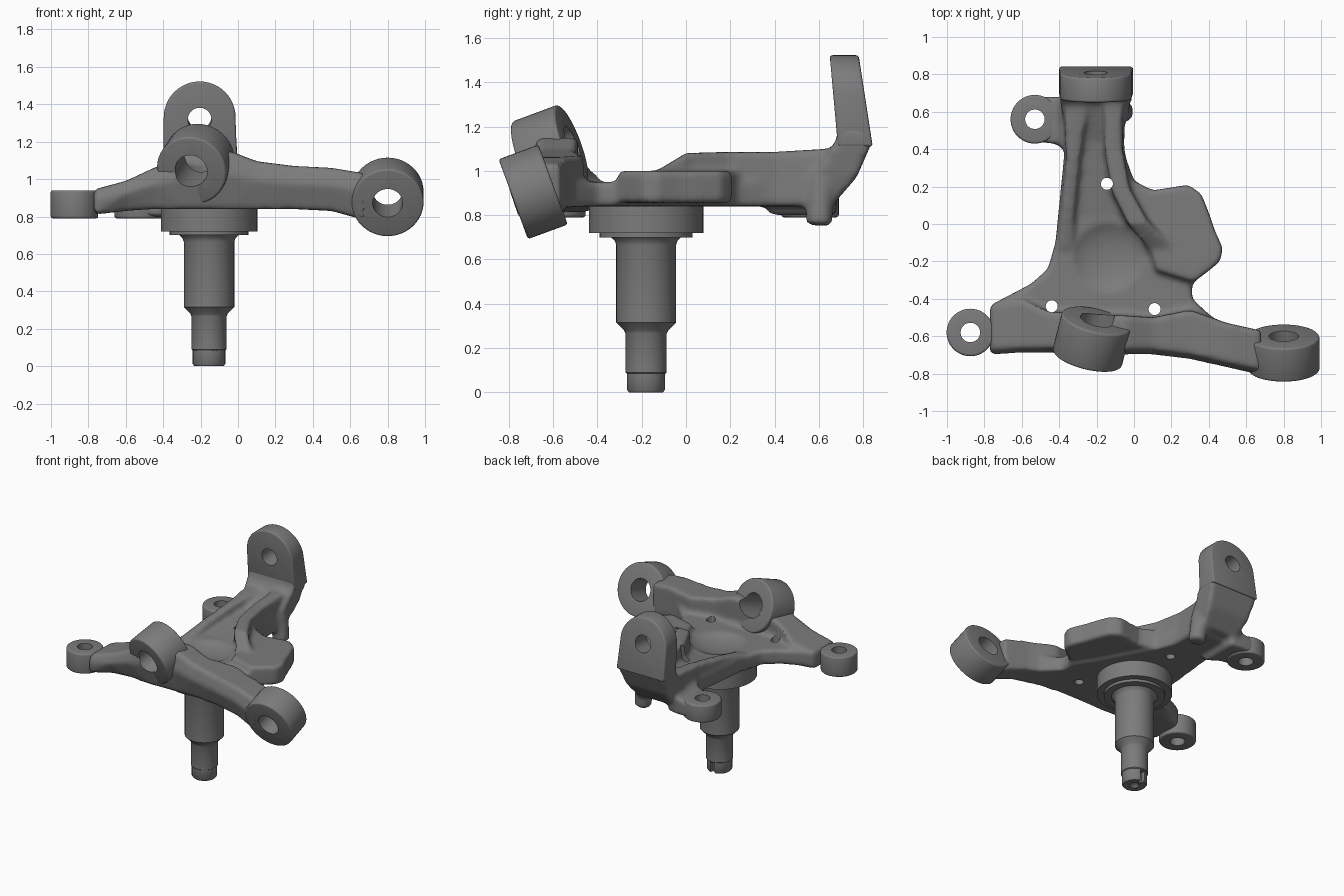
import bpy, bmesh
from math import pi, cos, sin, radians
from mathutils import Matrix, Vector

cube = bpy.data.objects.get("Cube")
if cube:
    bpy.data.objects.remove(cube)

steel = bpy.data.materials.new("forged_steel")
steel.use_nodes = True
steel.diffuse_color = (0.2, 0.2, 0.2, 1)
for node in steel.node_tree.nodes:
    if node.type == 'BSDF_PRINCIPLED':
        node.inputs["Base Color"].default_value = (0.2, 0.2, 0.2, 1)


def make(name, bm):
    bmesh.ops.delete(bm, geom=[v for v in bm.verts if not v.link_faces], context='VERTS')
    bmesh.ops.recalc_face_normals(bm, faces=bm.faces[:])
    mesh = bpy.data.meshes.new(name)
    bm.to_mesh(mesh)
    bm.free()
    obj = bpy.data.objects.new(name, mesh)
    bpy.context.collection.objects.link(obj)
    return obj


def hull(bm, points):
    bmesh.ops.convex_hull(bm, input=[bm.verts.new(p) for p in points])


def chain(bm, sections):
    """Join each pair of neighbouring cross-sections with a convex block."""
    for a, b in zip(sections, sections[1:]):
        hull(bm, a + b)


def prism(bm, outline, z0, z1):
    face = bm.faces.new([bm.verts.new((x, y, z0)) for x, y in outline])
    top = bmesh.ops.extrude_face_region(bm, geom=[face])["geom"]
    for v in top:
        if isinstance(v, bmesh.types.BMVert):
            v.co.z = z1
    if face.is_valid and not any(len(e.link_faces) > 1 for e in face.edges):
        bm.faces.new([v for v in face.verts])


def rod(bm, start, end, radius):
    start, end = Vector(start), Vector(end)
    axis = end - start
    turn = axis.to_track_quat('Z', 'Y').to_matrix().to_4x4()
    bmesh.ops.create_cone(bm, cap_ends=True, segments=48, radius1=radius, radius2=radius,
                          depth=axis.length, matrix=Matrix.Translation((start + end) / 2) @ turn)


def modifier(obj, kind, **settings):
    mod = obj.modifiers.new(kind.title(), kind)
    for key, value in settings.items():
        setattr(mod, key, value)


def cut(obj, cutter):
    modifier(obj, 'BOOLEAN', operation='DIFFERENCE', object=cutter, solver='EXACT')


def finish(obj):
    """Apply the modifiers, then colour and shade."""
    graph = bpy.context.evaluated_depsgraph_get()
    mesh = bpy.data.meshes.new_from_object(obj.evaluated_get(graph))
    obj.modifiers.clear()
    obj.data = mesh
    mesh.materials.clear()
    mesh.materials.append(steel)
    for other in bpy.context.selected_objects:
        other.select_set(False)
    obj.select_set(True)
    bpy.context.view_layer.objects.active = obj
    bpy.ops.object.shade_smooth_by_angle(angle=radians(38))


# Bosses: start, end, outer radius, hole radius
bosses = {
    "right_arm_eye": ((.8, -.78, .872), (.8, -.6, .938), .192, .08),
    "front_boss": ((-.25, -.717, 1.045), (-.2, -.515, 1.12), .19, .088),
    "left_arm_eye": ((-.875, -.58, .79), (-.875, -.58, .94), .127, .052),
    "back_eye": ((-.53, .56, .79), (-.53, .56, .92), .13, .052),
}

# Hole cutter
bm = bmesh.new()
for start, end, _, radius in bosses.values():
    reach = (Vector(end) - Vector(start)).normalized() * .1
    rod(bm, Vector(start) - reach, Vector(end) + reach, radius)
rod(bm, (-.205, .58, 1.308), (-.205, .95, 1.352), .063)
for x, y in ((-.145, .215), (-.44, -.44), (.11, -.455)):
    rod(bm, (x, y, .7), (x, y, 1.3), .032)
holes = make("hole_cutter", bm)

# Bowl cutter above the spindle
bm = bmesh.new()
bmesh.ops.create_uvsphere(bm, u_segments=32, v_segments=16, radius=1,
                          matrix=Matrix.Translation((-.14, -.18, .99)) @ Matrix.Diagonal((.21, .21, .085, 1)))
bowl = make("bowl_cutter", bm)

# Casting: web plate and side lobe
bm = bmesh.new()
prism(bm, [(-.36, .6), (-.37, .4), (-.4, .1), (-.42, -.1), (-.46, -.24), (-.55, -.32),
           (-.76, -.43), (-.76, -.66), (-.4, -.62), (.3, -.62), (.42, -.5), (.31, -.4),
           (.31, -.32), (.2, -.15), (0, .23), (-.06, .4), (-.06, .6)], .84, .95)
prism(bm, [(-.02, .24), (.1, .18), (.2, .195), (.29, .21), (.36, .16), (.4, .06), (.43, -.03),
           (.475, -.13), (.46, -.2), (.4, -.25), (.32, -.31), (.12, -.25)], .855, 1.0)


def slab(x, y0, y1, z0, z1, lean=0.05):
    return [(x, y0 + lean, z0), (x, y1, z0), (x, y0, z0 + .6 * (z1 - z0)),
            (x, y0 + .03, z1), (x, y1, z1)]


# Casting: cross beam carrying the front boss and both arms
chain(bm, [slab(-.77, -.7, -.44, .81, .945, .01), slab(-.6, -.69, -.4, .83, .99),
           slab(-.45, -.69, -.47, .84, 1.06), slab(-.26, -.71, -.48, .84, 1.13),
           slab(-.04, -.7, -.49, .84, 1.15), slab(.1, -.7, -.5, .84, 1.095),
           slab(.3, -.725, -.46, .84, 1.07), slab(.5, -.77, -.53, .83, 1.06),
           slab(.68, -.81, -.57, .78, 1.03)])


def post(x, y, half, top):
    return [(x + s * w, y + d, z) for s in (-1, 1) for d in (-.01, .01)
            for w, z in ((half * 1.3, .86), (half, top))]


# Casting: ribs and sloping floor of the back column
chain(bm, [post(-.11, .66, .05, 1.1), post(-.11, .4, .045, 1.085), post(-.07, .18, .045, 1.085),
           post(.02, .01, .05, 1.08), post(.15, -.14, .06, .99)])
chain(bm, [post(-.31, .66, .06, 1.08), post(-.325, .35, .035, 1.05), post(-.35, .1, .035, 1.01),
           post(-.37, -.12, .035, .96)])
chain(bm, [post(-.21, .64, .12, 1.07), post(-.21, .45, .12, 1.0), post(-.2, .05, .15, .95)])


def layer(z, x0, x1, y0, y1):
    return [(x, y, z) for x in (x0, x1) for y in (y0, y1)]


# Casting: foot of the upright, back eye arm and stop nub
chain(bm, [layer(.855, -.35, -.06, .52, .67), layer(.97, -.385, -.03, .57, .77),
           layer(1.13, -.4, -.005, .675, .84), layer(1.2, -.4, -.005, .69, .82)])
chain(bm, [[(x, y, z) for y in (y0, y1) for z in (.8, z1)]
           for x, y0, y1, z1 in ((-.53, .44, .68, .91), (-.42, .43, .68, .92), (-.31, .36, .67, 1.0))])
rod(bm, (-.06, .6, .755), (-.08, .61, .95), .06)

casting = make("knuckle_casting", bm)
modifier(casting, 'REMESH', mode='VOXEL', voxel_size=.015)
cut(casting, bowl)
modifier(casting, 'REMESH', mode='VOXEL', voxel_size=.014)
modifier(casting, 'SMOOTH', factor=.5, iterations=6)
cut(casting, holes)
finish(casting)

# Machined bosses
for name, (start, end, radius, _) in bosses.items():
    bm = bmesh.new()
    rod(bm, start, end, radius)
    boss = make(name, bm)
    modifier(boss, 'BEVEL', width=.012, segments=3, limit_method='ANGLE')
    cut(boss, holes)
    finish(boss)

# Rounded ear on top of the upright
bm = bmesh.new()
edge = [(-.205 + .192 * cos(i * pi / 24), 1.33 + .192 * sin(i * pi / 24)) for i in range(25)]
edge += [(-.4, 1.11), (-.005, 1.11)]
hull(bm, [(x, .65 + (1.51 - z) * .09, z) for x, z in edge]
     + [(x, .78 + (1.52 - z) * .154, z) for x, z in edge])
bmesh.ops.dissolve_limit(bm, angle_limit=.03, verts=bm.verts[:], edges=bm.edges[:])
ear = make("upright_ear", bm)
modifier(ear, 'BEVEL', width=.012, segments=3, limit_method='ANGLE')
cut(ear, holes)
finish(ear)

# Stepped spindle with a centre drilling
bm = bmesh.new()
profile = [(0, .04), (.035, 0), (.078, 0), (.087, .012), (.087, .085), (.093, .09), (.093, .265),
           (.1, .28), (.135, .315), (.135, .665), (.142, .685), (.158, .7), (.21, .7), (.21, .72),
           (.258, .72), (.258, .86), (0, .86)]
verts = [bm.verts.new((r, 0, z)) for r, z in profile]
edges = [bm.edges.new(pair) for pair in zip(verts, verts[1:])]
bmesh.ops.spin(bm, geom=verts + edges, cent=(0, 0, 0), axis=(0, 0, 1), angle=2 * pi, steps=56)
bmesh.ops.remove_doubles(bm, verts=bm.verts[:], dist=.0005)
bmesh.ops.translate(bm, verts=bm.verts[:], vec=(-.155, -.18, 0))
spindle = make("spindle", bm)

# Keyway at the spindle tip
bm = bmesh.new()
bmesh.ops.create_cube(bm, size=1, matrix=Matrix.Translation((-.155, -.09, .02)) @ Matrix.Diagonal((.035, .07, .12, 1)))
keyway = make("keyway_cutter", bm)
cut(spindle, keyway)
finish(spindle)

for helper in (holes, bowl, keyway):
    bpy.data.objects.remove(helper)
